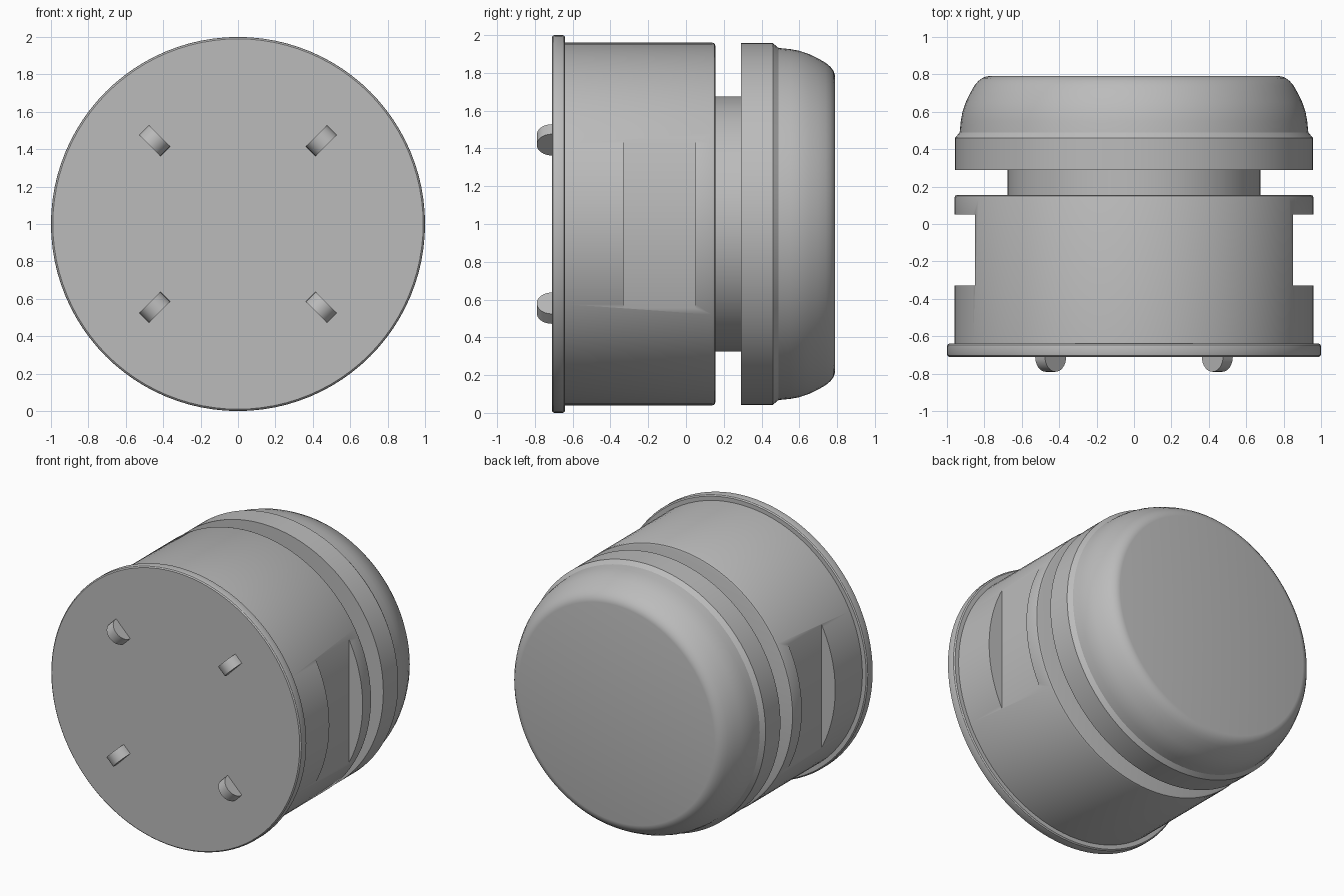
import bpy, bmesh, math
from mathutils import Matrix, Vector

cube = bpy.data.objects.get("Cube")
if cube:
    bpy.data.objects.remove(cube, do_unlink=True)

grey = bpy.data.materials.new("plain_grey")
grey.use_nodes = True
colour = (0.5, 0.5, 0.5, 1)
grey.diffuse_color = colour
grey.node_tree.nodes["Principled BSDF"].inputs["Base Color"].default_value = colour

CENTRE = Vector((0, 0, 1))


def add_object(name, bm):
    bmesh.ops.recalc_face_normals(bm, faces=bm.faces)
    mesh = bpy.data.meshes.new(name)
    bm.to_mesh(mesh)
    bm.free()
    mesh.materials.append(grey)
    obj = bpy.data.objects.new(name, mesh)
    bpy.context.collection.objects.link(obj)
    return obj


def smooth(obj, angle=32):
    bpy.ops.object.select_all(action='DESELECT')
    bpy.context.view_layer.objects.active = obj
    obj.select_set(True)
    bpy.ops.object.shade_smooth_by_angle(angle=math.radians(angle))


def lathe(name, profile, steps=96):
    """Turn (y, radius) points around the front-to-back axis, with flat caps."""
    bm = bmesh.new()
    rings = []
    for y, r in profile:
        turns = [2 * math.pi * i / steps for i in range(steps)]
        rings.append([bm.verts.new(CENTRE + Vector((r * math.cos(a), y, r * math.sin(a))))
                      for a in turns])
    for a, b in zip(rings, rings[1:]):
        for i in range(steps):
            j = (i + 1) % steps
            bm.faces.new((a[i], a[j], b[j], b[i]))
    bm.faces.new(rings[0])
    bm.faces.new(rings[-1])
    return add_object(name, bm)


# Front flange and main drum
flange = lathe("front_flange", [(-0.71, 0.99), (-0.703, 0.998), (-0.695, 1), (-0.655, 1),
                                (-0.647, 0.998), (-0.64, 0.99)])
drum = lathe("main_drum", [(-0.645, 0.96), (0.14, 0.96), (0.151, 0.956), (0.155, 0.945)])

# Flat-bottomed pockets in both sides of the drum
for side in (-1, 1):
    bm = bmesh.new()
    bmesh.ops.create_cube(bm, size=1, matrix=Matrix.Translation((side * 1.0, -0.14, 1))
                          @ Matrix.Diagonal((0.3, 0.38, 1.2, 1)))
    cutter = add_object("pocket_cutter", bm)
    cutter.hide_render = True
    mod = drum.modifiers.new("pocket", 'BOOLEAN')
    mod.object = cutter
    mod.operation = 'DIFFERENCE'
    mod.solver = 'EXACT'
    bpy.context.view_layer.objects.active = drum
    bpy.ops.object.modifier_apply(modifier=mod.name)
    bpy.data.objects.remove(cutter, do_unlink=True)

# Neck and rounded rear cap
neck = lathe("neck", [(0.14, 0.675), (0.30, 0.675)])
cap = lathe("rear_cap", [(0.29, 0.957), (0.46, 0.957), (0.49, 0.932), (0.55, 0.926),
                         (0.60, 0.917), (0.65, 0.900), (0.70, 0.876), (0.74, 0.853),
                         (0.765, 0.832), (0.78, 0.812), (0.787, 0.795), (0.79, 0.78)])
for part in (flange, drum, neck, cap):
    smooth(part)

# Four half-round pegs on the front, lying along the diagonals
for name, turn in (("upper_left", 45), ("upper_right", 135),
                   ("lower_right", 225), ("lower_left", 315)):
    bm = bmesh.new()
    ends = []
    for w in (-0.037, 0.037):
        arc = [math.pi * i / 16 for i in range(17)]
        ends.append([bm.verts.new((0.63 + 0.08 * math.cos(a), -0.71 - 0.08 * math.sin(a), w))
                     for a in arc])
    for i in range(17):
        j = (i + 1) % 17
        bm.faces.new((ends[0][i], ends[0][j], ends[1][j], ends[1][i]))
    for end in ends:
        bm.faces.new(end)
    bm.transform(Matrix.Translation(CENTRE) @ Matrix.Rotation(-math.radians(turn), 4, 'Y'))
    smooth(add_object(name + "_peg", bm))
